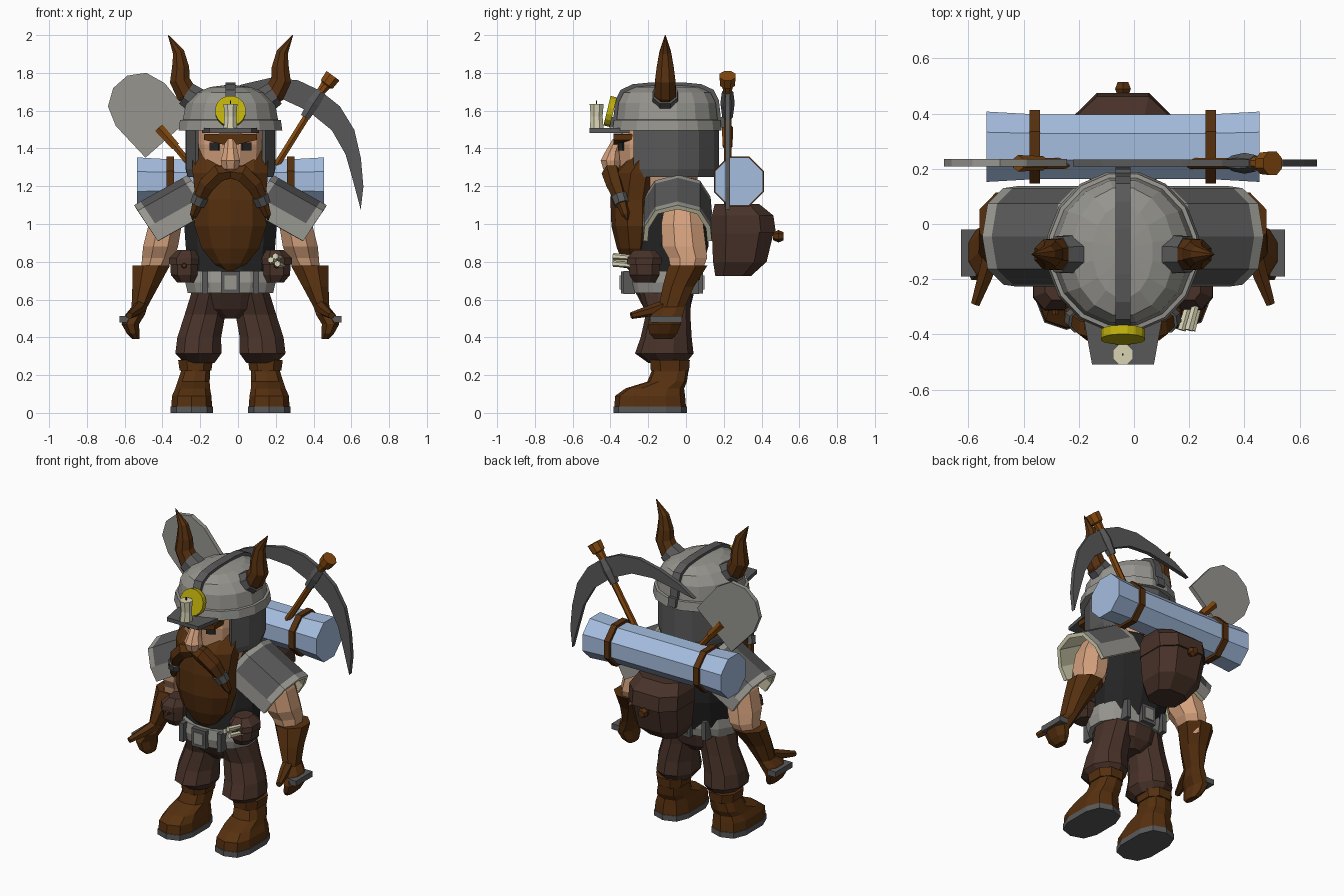
import bpy, bmesh, math
from mathutils import Vector

AX = -0.04  # the figure's mirror plane


def colour(name, hexa):
    m = bpy.data.materials.new(name)
    c = [int(hexa[i:i + 2], 16) / 255 for i in (0, 2, 4)]
    m.diffuse_color = [((v + .055) / 1.055) ** 2.4 if v > .04 else v / 12.92 for v in c] + [1]
    return m


BROWN = colour("brown leather and hair", "56300F")
DARK = colour("dark brown cloth", "483229")
SKIN = colour("skin", "D3A07C")
STEEL = colour("light steel", "96958F")
IRON = colour("dark iron", "595959")
BLACK = colour("black", "242424")
BLUE = colour("blue blanket", "A5BDDF")
CREAM = colour("cream", "D8D4B4")
YELLOW = colour("yellow", "C0B00C")
WOOD = colour("orange wood", "84490F")


def make(name, verts, faces, mats, mirror=False, ax=AX, recalc=True):
    me = bpy.data.meshes.new(name)
    me.from_pydata(verts, [], faces)
    if recalc:
        bm = bmesh.new()
        bm.from_mesh(me)
        bmesh.ops.recalc_face_normals(bm, faces=bm.faces)
        bm.to_mesh(me)
        bm.free()
    for m in mats if isinstance(mats, list) else [mats]:
        me.materials.append(m)
    ob = bpy.data.objects.new(name, me)
    bpy.context.collection.objects.link(ob)
    ob.location.x = ax
    if mirror:
        ob.modifiers.new("mirror", 'MIRROR').use_mirror_merge = False
    return ob


def spow(v, p):
    return math.copysign(abs(v) ** p, v)


def loft(name, mat, pts, n=8, flat=True, p=1, **kw):
    """Rings (x, y, z, rx, ry): level if flat, otherwise square to the path."""
    verts, faces, k = [], [], len(pts)
    P = [Vector(q[:3]) for q in pts]
    for i, q in enumerate(pts):
        u, v = Vector((1, 0, 0)), Vector((0, 1, 0))
        if not flat:
            t = (P[min(i + 1, k - 1)] - P[max(i - 1, 0)]).normalized()
            u = t.cross((0, 1, 0) if abs(t.y) < .8 else (0, 0, 1)).normalized()
            v = t.cross(u)
        for j in range(n):
            a = 2 * math.pi * (j + .5) / n
            verts.append(P[i] + u * q[3] * spow(math.cos(a), p) + v * q[-1] * spow(math.sin(a), p))
    for i in range(k - 1):
        for j in range(n):
            j2 = (j + 1) % n
            faces.append((i * n + j, i * n + j2, i * n + n + j2, i * n + n + j))
    faces += [tuple(range(n)), tuple(range((k - 1) * n, k * n))]
    return make(name, verts, faces, mat, **kw)


def prism(name, mat, pts, a, b, plane='xz', **kw):
    """Extrude a 2D outline between depths a and b."""
    put = {'xz': lambda u, v, d: (u, d, v), 'yz': lambda u, v, d: (d, u, v),
           'xy': lambda u, v, d: (u, v, d)}[plane]
    n = len(pts)
    verts = [put(u, v, d) for d in (a, b) for u, v in pts]
    faces = [tuple(range(n)), tuple(range(n, 2 * n))]
    faces += [(i, (i + 1) % n, n + (i + 1) % n, n + i) for i in range(n)]
    return make(name, verts, faces, mat, **kw)


def box(name, mat, c, s, **kw):
    x, z, w, h = c[0], c[2], s[0] / 2, s[2] / 2
    return prism(name, mat, [(x - w, z - h), (x + w, z - h), (x + w, z + h), (x - w, z + h)],
                 c[1] - s[1] / 2, c[1] + s[1] / 2, **kw)


# Helmet
DOME = [(1.495, .28, .295), (1.55, .272, .287), (1.552, .257, .272), (1.64, .24, .262),
        (1.695, .185, .235), (1.725, .11, .17), (1.735, .03, .07)]
loft("helmet_dome", STEEL, [(0, -.1, *d) for d in DOME], n=16)
prism("helmet_ridge", IRON, [(-.1 + s * (d[2] + .012), d[0] + .015) for s, o in ((-1, 1), (1, -1))
                             for d in DOME[::o]], -.027, .027, 'yz')
arc = [math.radians(-40 + 26 * i) for i in range(11)]
GUARD = [(1.505, .243, .275), (1.29, .243, .275), (1.25, .232, .262)]
gv = [(rx * math.cos(a), -.1 + ry * math.sin(a), z) for z, rx, ry in GUARD for a in arc]
guard = make("neck_guard", gv, [(r + i, r + i + 1, r + i + 12, r + i + 11)
                                for r in (0, 11) for i in range(10)], IRON)
guard.modifiers.new("thick", 'SOLIDIFY').thickness = .02
prism("helmet_peak", IRON, [(-.15, -.3), (.15, -.3), (.112, -.51), (-.112, -.51)], 1.483, 1.507, 'xy')
loft("lamp_disc", YELLOW, [(0, -.385, 1.592, .082), (0, -.418, 1.6, .082)], n=16, flat=False)
loft("helmet_candle", CREAM, [(0, -.473, 1.5, .04), (0, -.473, 1.57, .034), (0, -.473, 1.635, .04)])
loft("candle_wick", BLACK, [(0, -.473, 1.63, .004), (0, -.473, 1.655, .004)], n=4)
loft("horn_socket", IRON, [(.14, -.11, 1.625, .08), (.235, -.11, 1.69, .07)], flat=False, mirror=True)
loft("horn", BROWN, [(.17, -.11, 1.645, .06), (.235, -.11, 1.695, .062), (.268, -.11, 1.76, .058),
                     (.264, -.11, 1.83, .049), (.275, -.11, 1.91, .033), (.33, -.11, 2.0, .002)],
     flat=False, mirror=True)

# Head and face
loft("head", SKIN, [(0, -.13, 1.18, .17, .19), (0, -.14, 1.3, .19, .215), (0, -.14, 1.42, .195, .225),
                    (0, -.13, 1.52, .19, .21)], n=12)
loft("nose", SKIN, [(0, -.38, 1.265, .02), (0, -.395, 1.29, .046), (0, -.4, 1.335, .056),
                    (0, -.39, 1.38, .042), (0, -.36, 1.45, .03)])
eye = box("eye", BLACK, (0, 0, 0), (.055, .009, .042))
for v in eye.data.vertices:  # set on the curved cheek
    x, y, z = v.co
    v.co = (.085 + .88 * x - .47 * y, -.344 + .47 * x + .88 * y, 1.41 + z)
eye.modifiers.new("mirror", 'MIRROR')
prism("eyebrow", BROWN, [(.0, 1.435), (.035, 1.42), (.14, 1.445), (.14, 1.475), (0, 1.48)],
      -.385, -.27, mirror=True)
loft("beard", BROWN, [(0, -.17, 1.46, .205, .08), (0, -.2, 1.36, .21, .11), (0, -.25, 1.27, .21, .135),
                      (0, -.27, 1.13, .195, .13), (0, -.27, .99, .2, .125), (0, -.27, .87, .16, .095),
                      (0, -.27, .79, .09, .06), (0, -.27, .74, .01, .02)], n=10)
loft("moustache", BROWN, [(.0, -.385, 1.275, .035), (.06, -.395, 1.27, .052), (.125, -.375, 1.21, .048),
                          (.165, -.345, 1.13, .036), (.195, -.32, 1.05, .022), (.2, -.31, 1.02, .003)],
     n=6, flat=False, mirror=True)
loft("moustache_ring", IRON, [(.155, -.352, 1.15, .047), (.175, -.338, 1.105, .042)], flat=False, mirror=True)

# Torso, belt and pouches
loft("shirt", BLACK, [(0, -.12, .68, .22, .19), (0, -.08, .88, .245, .205), (0, -.05, 1.08, .26, .18),
                      (0, -.07, 1.22, .19, .15), (0, -.1, 1.28, .13, .12)], n=12)
loft("belt", STEEL, [(0, -.13, .635, .232, .192), (0, -.13, .69, .245, .203), (0, -.125, .75, .24, .197)], n=14)
for s, y in (("front", -.33), ("back", .075)):
    box(s + "_buckle", IRON, (0, y, .69), (.1, .03, .115))
    box(s + "_buckle_plate", STEEL, (0, y, .69), (.065, .045, .075))
box("belt_loop", IRON, (.135, -.3, .69), (.03, .06, .12), mirror=True)
box("back_belt_loop", IRON, (.135, .04, .69), (.03, .06, .12), mirror=True)
loft("pouch", DARK, [(.235, -.22, .69, .05, .06), (.245, -.22, .73, .075, .085), (.245, -.22, .81, .08, .09),
                     (.235, -.22, .855, .05, .06)], p=.8, mirror=True)
loft("pouch_flap", DARK, [(.247, -.222, .785, .085, .097), (.245, -.22, .82, .085, .096),
                          (.235, -.22, .862, .05, .06)], p=.8, mirror=True)
loft("pouch_button", BROWN, [(.245, -.3, .78, .016), (.245, -.33, .78, .012)], n=6, flat=False, mirror=True)
for i, (x, z) in enumerate(((.225, .81), (.25, .83), (.26, .79))):
    loft("pouch_candle_%d" % i, CREAM, [(x + .02, -.27, z - .01, .014), (x - .012, -.385, z + .0, .017)],
         n=6, flat=False)

# Trousers and boots
loft("hips", DARK, [(0, -.1, .5, .06, .08), (0, -.1, .55, .2, .125), (0, -.115, .66, .22, .17)], n=12)
loft("trouser_leg", DARK, [(.165, -.1, .265, .085, .1), (.17, -.115, .315, .128, .155),
                           (.165, -.105, .4, .122, .135), (.135, -.095, .52, .113, .118),
                           (.11, -.11, .64, .1, .14)], n=10, mirror=True)
loft("boot", BROWN, [(.205, -.19, .03, .112, .19), (.205, -.19, .09, .108, .185), (.2, -.165, .13, .095, .155),
                     (.195, -.1, .165, .088, .105), (.185, -.085, .22, .08, .098), (.185, -.085, .28, .08, .098)],
     n=10, p=.7, mirror=True)
loft("boot_cuff", BROWN, [(.185, -.085, .225, .09, .108), (.185, -.085, .28, .098, .112)], n=8, p=.8, mirror=True)
loft("sole", IRON, [(.205, -.19, 0, .116, .194), (.205, -.19, .035, .116, .194)], n=10, p=.7, mirror=True)

# Arms and gloves
loft("upper_arm", SKIN, [(.3, -.02, 1.1, .09, .1), (.345, -.02, 1.0, .095, .12), (.37, -.01, .88, .1, .125),
                         (.385, .01, .82, .09, .11), (.42, 0, .72, .06, .08)], mirror=True)
loft("glove", BROWN, [(.42, .01, .78, .108, .112), (.45, -.04, .67, .075, .09), (.482, -.075, .56, .045, .075),
                      (.505, -.1, .52, .056, .09), (.53, -.115, .47, .05, .095), (.515, -.12, .42, .036, .08),
                      (.5, -.12, .39, .02, .05)], mirror=True)
loft("thumb", BROWN, [(.475, -.11, .565, .035), (.5, -.19, .54, .03), (.535, -.29, .515, .018)],
     n=6, flat=False, mirror=True)
box("knuckle_plate", IRON, (.56, -.105, .495), (.055, .17, .035), mirror=True)

# Shoulder plates: framed arched sheets with a cream lining
S, T = (0, .1, .88, 1), [0, .1, .3, .5, .7, .9, 1]
pv = []
for s in S:
    for t in T:
        c, d = math.cos(t * math.pi), 1 - math.sin(t * math.pi) ** .8
        pv.append((.225 + .285 * s - .125 * d, -.045 + .182 * spow(c, .8), 1.26 - .16 * s - .19 * d))
plate = make("shoulder_plate", pv, [(r * 7 + i, r * 7 + i + 1, r * 7 + i + 8, r * 7 + i + 7)
                                    for r in range(3) for i in range(6)],
             [STEEL, IRON, CREAM], recalc=False)
for f in plate.data.polygons:
    f.material_index = int(f.index // 6 == 1 and 0 < f.index % 6 < 5)
sol = plate.modifiers.new("lining", 'SOLIDIFY')
sol.thickness, sol.material_offset, sol.material_offset_rim = .025, 2, 2
plate.modifiers.new("mirror", 'MIRROR').use_mirror_merge = False

# Backpack and bedroll
loft("backpack", DARK, [(0, .25, .725, .11, .1), (0, .285, .8, .16, .15), (0, .3, .95, .178, .172),
                        (0, .3, 1.04, .175, .165), (0, .27, 1.1, .15, .12)], p=.7)
loft("backpack_lid", DARK, [(0, .305, .955, .184, .18), (0, .3, 1.045, .183, .172), (0, .27, 1.105, .15, .125)], p=.7)
loft("backpack_toggle", BROWN, [(0, .46, .935, .02), (0, .49, .935, .033), (0, .515, .935, .022)], n=6, flat=False)
loft("bedroll", BLUE, [(-.495, .28, 1.225, .138), (-.3, .28, 1.225, .126), (.3, .28, 1.225, .126),
                       (.495, .28, 1.225, .138)], flat=False)
loft("bedroll_strap", BROWN, [(.3, .28, 1.225, .144), (.338, .28, 1.225, .144)], flat=False, mirror=True)

# Pickaxe: (across, along) half outline turned onto the handle direction
half = [(0, .07), (.13, .055), (.26, -.01), (.37, -.12), (.46, -.24), (.512, -.35)]
inner = [(.4, -.245), (.29, -.145), (.16, -.075), (0, -.055)]
side = half + inner
outline = side + [(-a, b) for a, b in side[-2:0:-1]]
prism("pick_head", IRON, [(.40 + .85 * a + .53 * b, 1.645 - .53 * a + .85 * b) for a, b in outline],
      .208, .234, ax=0)
loft("pick_handle", WOOD, [(.06, .22, 1.08, .02), (.47, .22, 1.74, .02)], n=6, flat=False, ax=0)
loft("pick_collar", IRON, [(.355, .22, 1.565, .028), (.4, .22, 1.64, .038), (.44, .22, 1.7, .03)], n=6,
     flat=False, ax=0)
loft("pick_knob", WOOD, [(.43, .22, 1.69, .022), (.465, .22, 1.735, .03), (.47, .22, 1.74, .042),
                         (.503, .22, 1.785, .046)], n=8, flat=False, ax=0)

# Shovel
sh = [(-.165, 0), (-.172, .23), (-.135, .335), (-.05, .39), (.05, .39), (.135, .335), (.172, .23), (.165, 0)]
prism("shovel_blade", STEEL, [(-.366 + .75 * a - .66 * b, 1.46 + .66 * a + .75 * b) for a, b in sh],
      .208, .236, ax=0)
loft("shovel_handle", WOOD, [(-.05, .22, 1.08, .02), (-.4, .22, 1.49, .02)], n=6, flat=False, ax=0)
loft("shovel_socket", WOOD, [(-.33, .22, 1.41, .026), (-.42, .22, 1.51, .03)], n=6, flat=False, ax=0)
